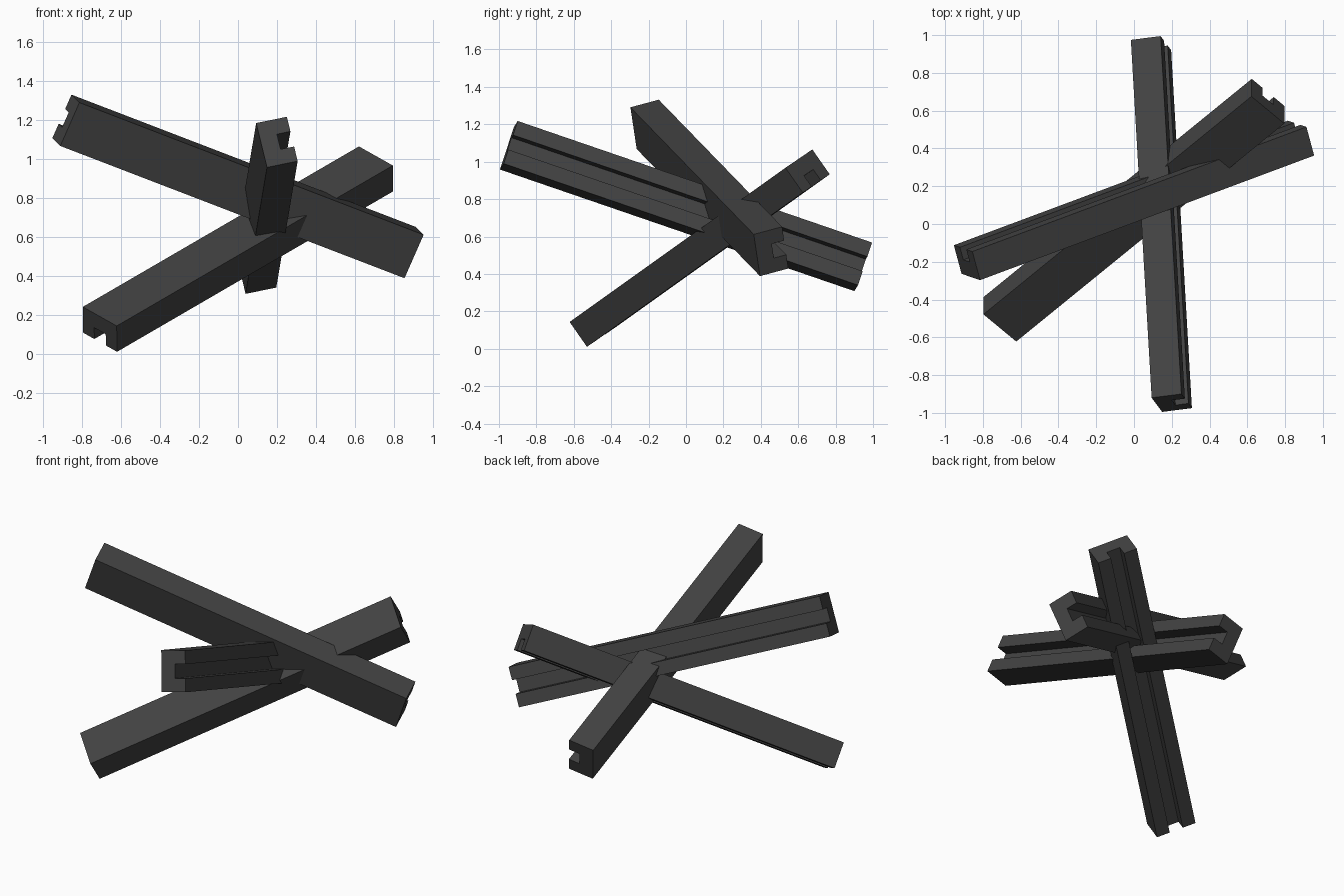
import bpy
import bmesh
from mathutils import Vector, Matrix

if "Cube" in bpy.data.objects:
    bpy.data.objects.remove(bpy.data.objects["Cube"])

LENGTH, WIDTH, DEPTH = 2.006, 0.246, 0.162   # beam size
GROOVE_W, GROOVE_D = 0.084, 0.071            # groove along one wide face

steel = bpy.data.materials.new("dark grey steel")
steel.diffuse_color = (0.055, 0.055, 0.055, 1)
steel.use_nodes = True
steel.node_tree.nodes["Principled BSDF"].inputs["Base Color"].default_value = steel.diffuse_color


def beam(name, centre, along, groove_dir):
    """Extrude a grooved profile along an axis; the groove opens to groove_dir."""
    d = Vector(along).normalized()
    g = Vector(groove_dir)
    g = (g - d * g.dot(d)).normalized()
    w = g.cross(d)
    a, b, h = WIDTH / 2, GROOVE_W / 2, DEPTH / 2
    floor = h - GROOVE_D
    profile = [(-a, -h), (a, -h), (a, h), (b, h),
               (b, floor), (-b, floor), (-b, h), (-a, h)]
    bm = bmesh.new()
    verts = [bm.verts.new((p, q, -LENGTH / 2)) for p, q in profile]
    face = bm.faces.new(verts)
    out = bmesh.ops.extrude_face_region(bm, geom=[face])
    top = [v for v in out["geom"] if isinstance(v, bmesh.types.BMVert)]
    bmesh.ops.translate(bm, verts=top, vec=(0, 0, LENGTH))
    # orient: local x = width, y = groove side, z = length
    m = Matrix((w, g, d)).transposed().to_4x4()
    bmesh.ops.transform(bm, matrix=Matrix.Translation(centre) @ m, verts=bm.verts)
    bmesh.ops.recalc_face_normals(bm, faces=bm.faces)
    mesh = bpy.data.meshes.new(name)
    bm.to_mesh(mesh)
    bm.free()
    mesh.materials.append(steel)
    obj = bpy.data.objects.new(name, mesh)
    bpy.context.collection.objects.link(obj)
    return obj


# three crossed beams
beam("cross_beam", (0, 0.125, 0.86), (1.77, 0.66, -0.68), (-0.04, 0.15, 0.04))
beam("long_beam", (0.145, 0, 0.763), (-0.11, 1.895, -0.65), (0.162, 0.02, 0.033))
beam("diagonal_beam", (0, 0.073, 0.538), (1.42, 1.155, 0.825), (0, 0.092, -0.135))
